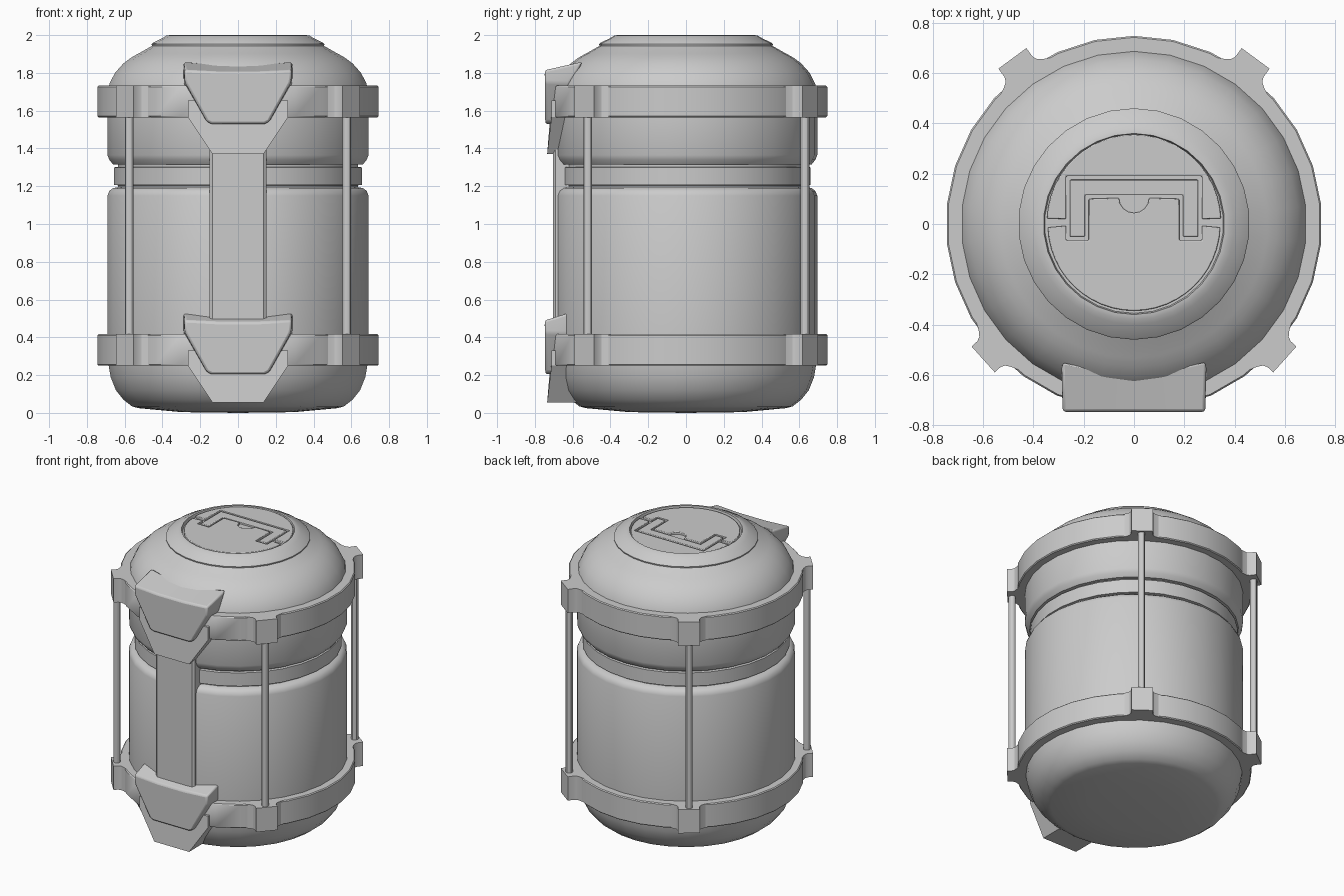
import bpy, bmesh, math
from mathutils import Vector, Matrix

if "Cube" in bpy.data.objects:
    bpy.data.objects.remove(bpy.data.objects["Cube"])

SEG = 30


def finish(name, bm, angle=35, bevel=0.0):
    bmesh.ops.recalc_face_normals(bm, faces=bm.faces)
    me = bpy.data.meshes.new(name)
    bm.to_mesh(me)
    bm.free()
    ob = bpy.data.objects.new(name, me)
    bpy.context.collection.objects.link(ob)
    bpy.ops.object.select_all(action='DESELECT')
    ob.select_set(True)
    bpy.context.view_layer.objects.active = ob
    bpy.ops.object.shade_smooth_by_angle(angle=math.radians(angle))
    if bevel:
        m = ob.modifiers.new("bevel", 'BEVEL')
        m.width, m.segments, m.limit_method = bevel, 2, 'ANGLE'
        m.angle_limit = math.radians(25)
    return ob


def lathe(name, profile, closed=False, front=None):
    """Revolve (radius, z) points; 'front' flattens the -y side."""
    bm = bmesh.new()
    rings = []
    for r, z in profile:
        if r == 0:
            rings.append([bm.verts.new((0, 0, z))] * SEG)
            continue
        ring = []
        for i in range(SEG):
            a = math.pi / 2 + 2 * math.pi * i / SEG
            y = r * math.sin(a)
            if front is not None:
                y = max(y, front)
            ring.append(bm.verts.new((r * math.cos(a), y, z)))
        rings.append(ring)
    pairs = list(zip(rings, rings[1:]))
    if closed:
        pairs.append((rings[-1], rings[0]))
    for a, b in pairs:
        for i in range(SEG):
            j = (i + 1) % SEG
            bm.faces.new(list(dict.fromkeys((a[i], a[j], b[j], b[i]))))
    return finish(name, bm)


def loft(name, a, b, bevel=0.0):
    """Solid between two matching 3D outlines."""
    bm = bmesh.new()
    va, vb = [bm.verts.new(p) for p in a], [bm.verts.new(p) for p in b]
    n = len(va)
    bm.faces.new(va)
    bm.faces.new(vb[::-1])
    for i in range(n):
        j = (i + 1) % n
        bm.faces.new((va[i], va[j], vb[j], vb[i]))
    return finish(name, bm, 30, bevel)


def plate(name, outline, z0, z1, bevel=0.004):
    return loft(name, [(x, y, z0) for x, y in outline],
                [(x, y, z1) for x, y in outline], bevel)


def mirror(half):
    """Mirror a list of points across x = 0 into a closed outline."""
    return half + [(-p[0],) + tuple(p[1:]) for p in reversed(half)]


def arc(r, a0, a1, n, cx=0, cy=0):
    out = []
    for i in range(n + 1):
        a = math.radians(a0 + (a1 - a0) * i / n)
        out.append((cx + r * math.cos(a), cy + r * math.sin(a)))
    return out


# Main vessel: rounded base, grooved waist, domed shoulder, stepped lid
lathe("body", [
    (0, 0), (0.3, 0.004), (0.53, 0.025), (0.565, 0.035), (0.61, 0.07),
    (0.65, 0.12), (0.678, 0.19), (0.69, 0.26), (0.695, 0.32),
    (0.695, 1.15), (0.685, 1.175), (0.665, 1.19), (0.64, 1.195),
    (0.64, 1.205), (0.66, 1.207), (0.66, 1.3), (0.64, 1.302),
    (0.64, 1.315), (0.665, 1.315), (0.685, 1.34), (0.695, 1.365),
    (0.695, 1.7), (0.683, 1.745), (0.655, 1.80), (0.61, 1.85),
    (0.57, 1.88), (0.535, 1.9), (0.525, 1.905), (0.458, 1.943),
    (0.46, 1.952), (0.455, 1.958), (0.40, 1.985), (0.38, 1.998),
    (0.36, 2.0), (0.355, 1.978), (0, 1.978)])

# Lid inlay: two cover plates around a fold-down handle
cy = 0.01
upper = arc(0.346, 2, 178, 24, cy=cy) + [
    (-0.27, 0.02), (-0.27, 0.19), (0.27, 0.19), (0.27, 0.02)]
lower = arc(0.343, -2, -178, 24, cy=-0.002) + [
    (-0.27, -0.007), (-0.27, -0.065), (-0.18, -0.065), (-0.18, 0.1)]
lower += arc(0.06, 180, 360, 8, cy=0.104)
lower += [(0.18, 0.1), (0.18, -0.065), (0.27, -0.065), (0.27, -0.007)]
handle = mirror([(0.195, 0.115), (0.195, -0.05), (0.255, -0.05), (0.255, 0.176)])
plate("lid_upper_plate", upper, 1.97, 1.995)
plate("lid_lower_plate", lower, 1.97, 1.995)
plate("lid_handle", handle, 1.97, 1.993)

# Front spine bridging the waist
loft("front_spine",
     mirror([(0.15, -0.6, 0.3), (0.15, -0.692, 0.3), (0.135, -0.704, 0.3)]),
     mirror([(0.15, -0.6, 1.45), (0.15, -0.692, 1.45), (0.135, -0.704, 1.45)]))

# Two bands, each with four rod clamps
CLAMPS = [(-41.9, 0.806), (53.7, 0.817), (126.3, 0.817), (221.9, 0.806)]
for label, z0, z1 in (("lower", 0.25, 0.417), ("upper", 1.565, 1.732)):
    lathe(label + "_band", [(0.66, z0), (0.742, z0), (0.748, z0 + 0.006),
                            (0.748, z1 - 0.006), (0.742, z1), (0.66, z1)],
          closed=True, front=-0.715)
    for ang, r in CLAMPS:
        rot = Matrix.Rotation(math.radians(ang), 3, 'Z')
        side = [(r, 0.069), (0.775, 0.069), (0.757, 0.077), (0.744, 0.095),
                (0.728, 0.125), (0.66, 0.125)]
        prof = side + [(x, -y) for x, y in reversed(side)]
        loft(label + "_clamp",
             [rot @ Vector((x, y, z0)) for x, y in prof],
             [rot @ Vector((x, y, z1)) for x, y in prof])

# Upright rods
for x, y in ((0.575, -0.52), (0.465, 0.63)):
    for s in (-1, 1):
        plate("guard_rod", arc(0.023, 0, 330, 11, s * x, y), 0.3, 1.68, 0)

# Front clasps: tapered backing under a wedge-shaped pad
for label, dz, back_y in (("lower", 0, -0.62), ("upper", 1.325, -0.545)):
    top = 0.53 + (0.005 if dz else 0)
    loft(label + "_clasp_backing",
         mirror([(0.135, -0.735, 0.055 + dz * 0.993), (0.265, -0.712, 0.25 + dz * 0.993),
                 (0.265, -0.712, 0.33 + dz)]),
         mirror([(0.135, -0.58 if not dz else -0.67, 0.055 + dz * 0.993),
                 (0.265, -0.6, 0.25 + dz * 0.993), (0.265, -0.6, 0.33 + dz)]))
    front = [(0.14, -0.745, 0.205), (0.165, -0.745, 0.218),
             (0.28, -0.747, 0.425), (0.284, -0.747, 0.49), (0.1, -0.748, 0.48)]
    back = [(0.14, -0.64, 0.205), (0.17, -0.64, 0.215),
            (0.288, -0.62, 0.42), (0.288, back_y, top), (0.1, back_y - 0.04, top - 0.017)]
    shift = lambda pts: mirror([(x, y, z + dz) for x, y, z in pts])
    loft(label + "_clasp_pad", shift(front), shift(back), 0.012)
